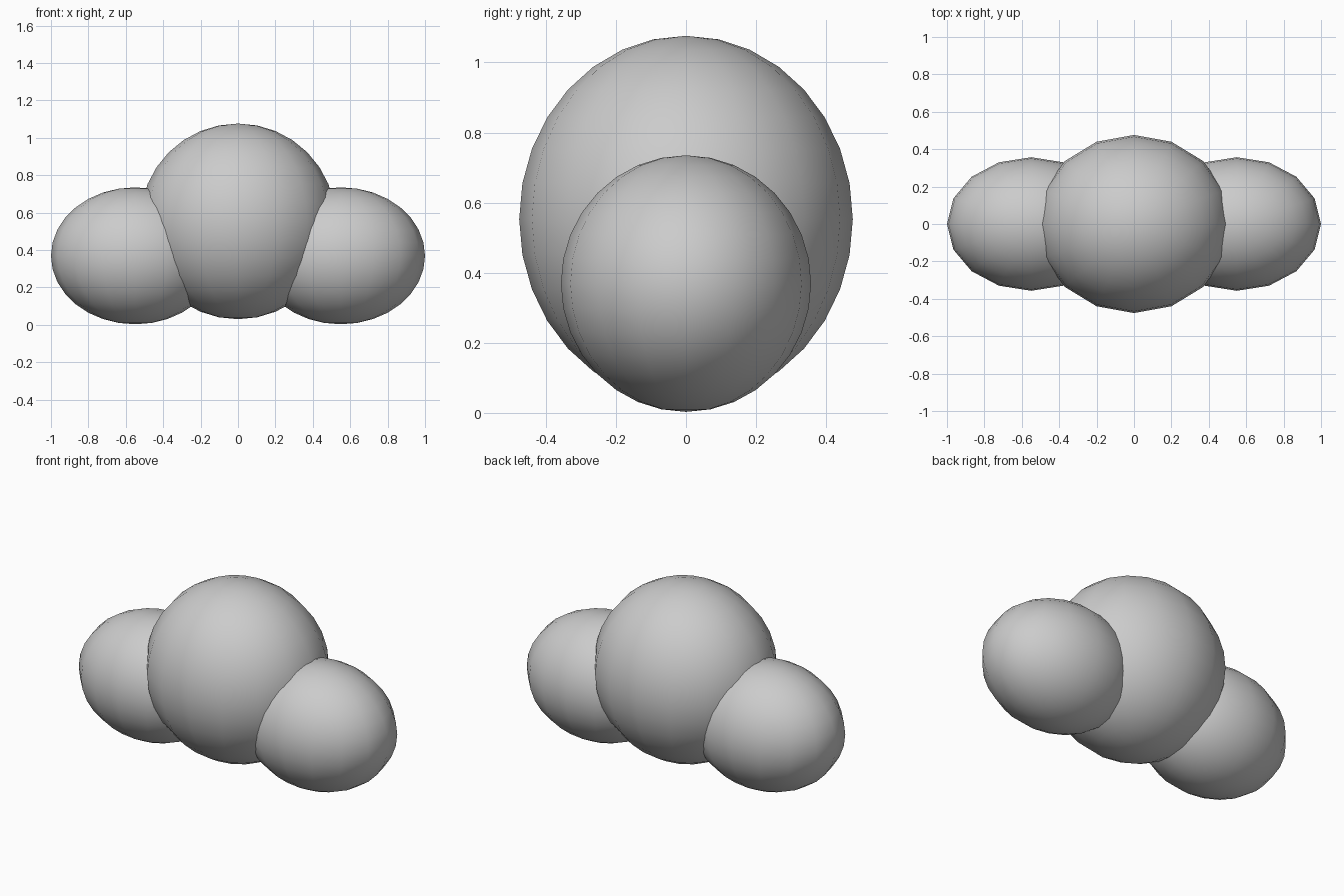
import bpy

if "Cube" in bpy.data.objects:
    bpy.data.objects.remove(bpy.data.objects["Cube"])


def ellipsoid(name, location, radii):
    """Smooth 16 x 16 sphere stretched to three radii."""
    bpy.ops.mesh.primitive_uv_sphere_add(segments=16, ring_count=16, radius=1, location=location)
    obj = bpy.context.object
    obj.name = name
    obj.scale = radii
    bpy.ops.object.transform_apply(location=False, rotation=False, scale=True)
    bpy.ops.object.shade_smooth()
    return obj


# Large middle lobe
ellipsoid("centre_lobe", (0, 0, 0.553), (0.523, 0.476, 0.523))

# Smaller lobes on both sides, sunk into the middle one
for side, label in ((-1, "left"), (1, "right")):
    ellipsoid(label + "_lobe", (side * 0.55, 0, 0.369), (0.45, 0.357, 0.366))
